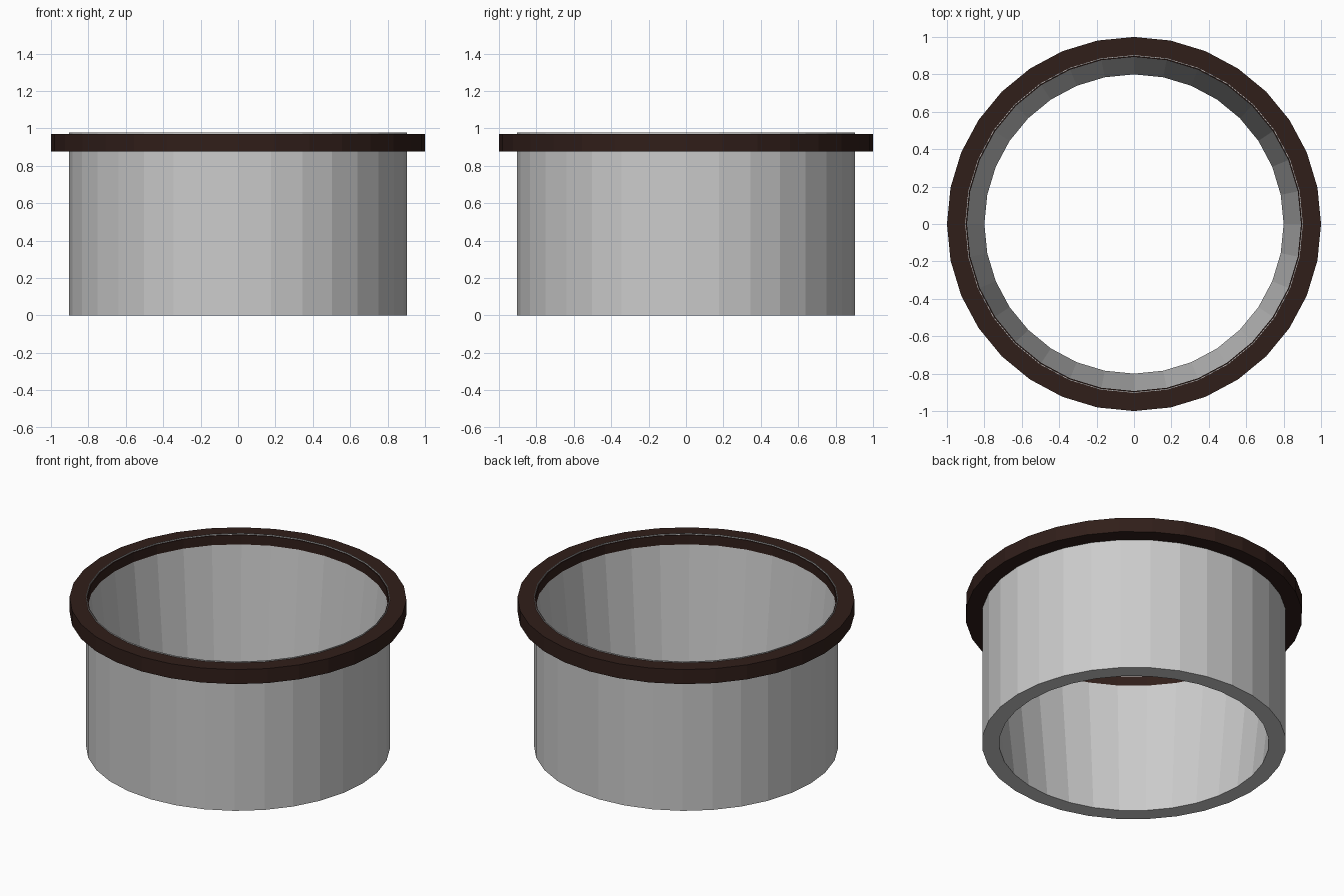
import bpy, bmesh
from math import cos, sin, tau

if "Cube" in bpy.data.objects:
    bpy.data.objects.remove(bpy.data.objects["Cube"])

SIDES = 32


def lathe(name, profile):
    """Revolve a closed (radius, z) profile into a flat-shaded ring."""
    bm = bmesh.new()
    rings = [[bm.verts.new((r * cos(tau * i / SIDES), r * sin(tau * i / SIDES), z))
              for i in range(SIDES)] for r, z in profile]
    for a, b in zip(rings, rings[1:] + rings[:1]):
        for i in range(SIDES):
            j = (i + 1) % SIDES
            bm.faces.new((a[i], a[j], b[j], b[i]))
    bmesh.ops.recalc_face_normals(bm, faces=bm.faces)
    mesh = bpy.data.meshes.new(name)
    bm.to_mesh(mesh)
    bm.free()
    obj = bpy.data.objects.new(name, mesh)
    bpy.context.collection.objects.link(obj)
    return obj


# Open sleeve: straight outside, inside tapering to a thin top edge
lathe("sleeve_wall", [(0.8, 0), (0.903, 0), (0.903, 0.977), (0.9, 0.977)])

# Dark collar round the top
collar = lathe("top_collar", [(0.893, 0.875), (1.0, 0.875), (1.0, 0.97), (0.893, 0.97)])
dark = bpy.data.materials.new("dark_brown")
dark.diffuse_color = (0.03, 0.013, 0.01, 1)
dark.use_nodes = True
dark.node_tree.nodes["Principled BSDF"].inputs["Base Color"].default_value = dark.diffuse_color
collar.data.materials.append(dark)
